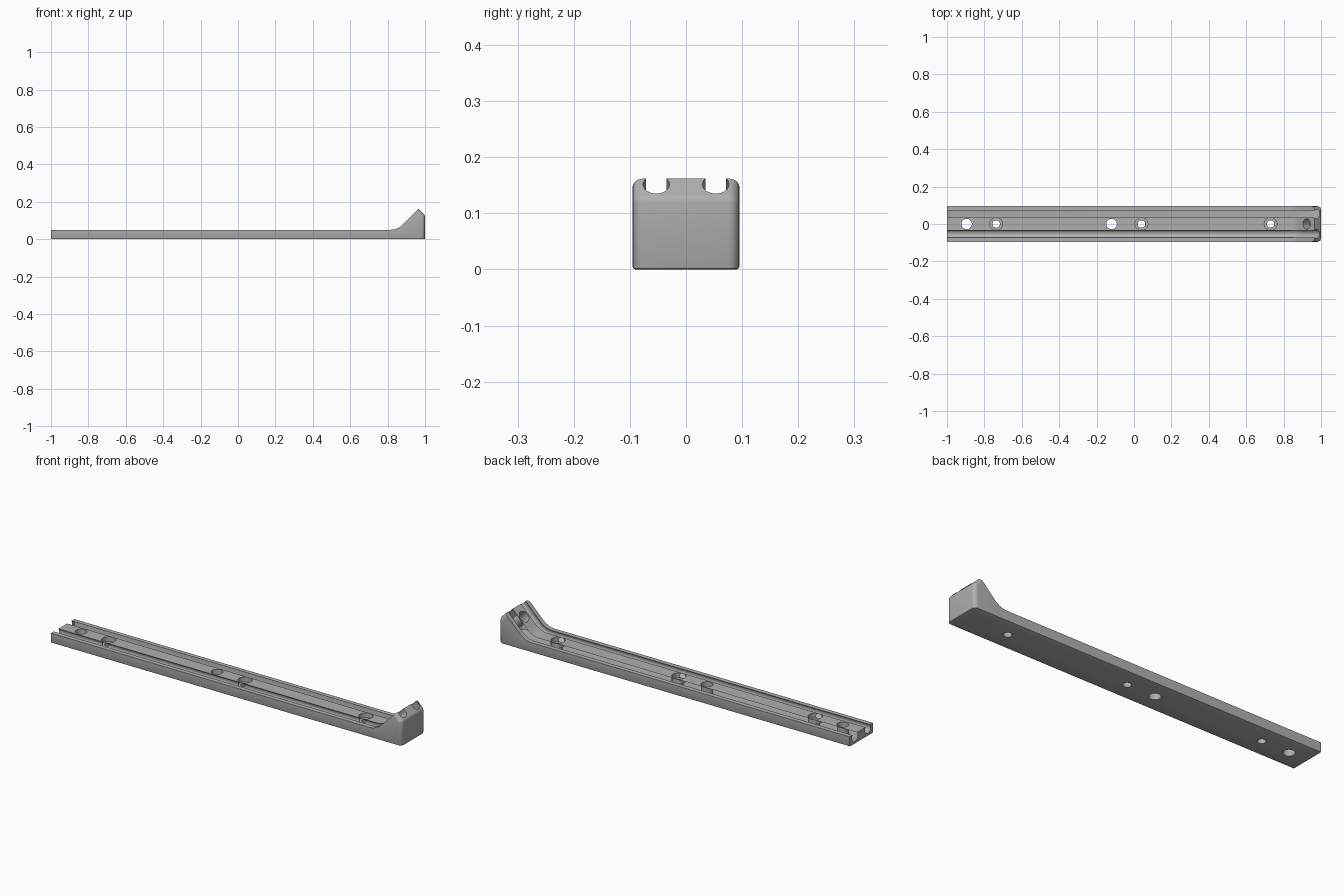
import bpy, bmesh
from math import sin, cos, pi, radians
from mathutils import Vector, Matrix

cube = bpy.data.objects.get("Cube")
if cube:
    bpy.data.objects.remove(cube, do_unlink=True)

HALF_W = 0.095               # half width of the rail
TOP = 0.05                   # height of the flat run
TIP = Vector((0.965, 0.162)) # crest of the ramp (x, z)
BEND_R = 0.1
BEND_X = TIP.x - (TIP.y - TOP) - BEND_R * 0.4142
BEND_Z = TOP + BEND_R
GROOVE_R, GROOVE_DEPTH, GROOVE_Y = 0.0235, 0.0145, 0.053

grey = bpy.data.materials.new("plain grey")
grey.use_nodes = True
grey.diffuse_color = (0.43, 0.43, 0.43, 1)
grey.node_tree.nodes["Principled BSDF"].inputs["Base Color"].default_value = grey.diffuse_color


def make_object(name, bm):
    bmesh.ops.recalc_face_normals(bm, faces=bm.faces)
    mesh = bpy.data.meshes.new(name)
    bm.to_mesh(mesh)
    bm.free()
    mesh.materials.append(grey)
    obj = bpy.data.objects.new(name, mesh)
    bpy.context.collection.objects.link(obj)
    return obj


def bend(radius, steps=10):
    """Arc from the flat run up into the ramp."""
    return [Vector((BEND_X + radius * sin(a), BEND_Z - radius * cos(a)))
            for a in (radians(45) * i / steps for i in range(steps + 1))]


def body():
    # Side profile, with a rounded corner below the angled end face
    r, steps = 0.02, 5
    corner_z = 0.127 - r * 0.4142
    nose = [Vector((1 - r + r * cos(a), corner_z + r * sin(a)))
            for a in (radians(45) * i / steps for i in range(steps + 1))]
    profile = [Vector((-1, 0)), Vector((1, 0))] + nose + [TIP] + bend(BEND_R)[::-1] + [Vector((-1, TOP))]
    bm = bmesh.new()
    face = bm.faces.new([bm.verts.new((p.x, -HALF_W, p.y)) for p in profile])
    side = bmesh.ops.extrude_face_region(bm, geom=[face])
    bmesh.ops.translate(bm, vec=(0, 2 * HALF_W, 0),
                        verts=[v for v in side["geom"] if isinstance(v, bmesh.types.BMVert)])
    # Round the side edges of the end face, up to the crest
    end = [e for e in bm.edges if abs(e.verts[0].co.y - e.verts[1].co.y) < 1e-5
           and all(v.co.x > TIP.x - 1e-4 for v in e.verts)]
    bmesh.ops.bevel(bm, geom=end, offset=0.02, segments=6, profile=0.5, affect='EDGES')
    # Small chamfer around the underside, except at the open end
    under = [e for e in bm.edges if all(v.co.z < 1e-5 for v in e.verts)
             and any(v.co.x > -0.99 for v in e.verts)]
    bmesh.ops.bevel(bm, geom=under, offset=0.005, segments=2, profile=0.5, affect='EDGES')
    return make_object("rail", bm)


def groove_cutter(y, sides=28):
    # Round bar swept along the flat run, the bend and the ramp
    path = bend(BEND_R + GROOVE_DEPTH)
    angles = [radians(45) * i / (len(path) - 1) for i in range(len(path))]
    path = [Vector((-1.1, path[0].y))] + path + [path[-1] + Vector((0.2, 0.2))]
    angles = [0] + angles + [radians(45)]
    bm = bmesh.new()
    rings = []
    for p, a in zip(path, angles):
        ring = []
        for k in range(sides):
            t = 2 * pi * (k + 0.5) / sides
            up = GROOVE_R * sin(t)
            ring.append(bm.verts.new((p.x - up * sin(a), y + GROOVE_R * cos(t), p.y + up * cos(a))))
        rings.append(ring)
    for a, b in zip(rings, rings[1:]):
        for k in range(sides):
            n = (k + 1) % sides
            bm.faces.new((a[k], a[n], b[n], b[k]))
    bm.faces.new(rings[0])
    bm.faces.new(rings[-1])
    return make_object("groove_cutter", bm)


def hole_cutter(x, z_low, z_high, r_low, r_high, tilt=0):
    bm = bmesh.new()
    turn = Matrix.Translation((x, 0, 0)) @ Matrix.Translation((0, 0, (z_low + z_high) / 2))
    bmesh.ops.create_cone(bm, cap_ends=True, segments=32, radius1=r_low, radius2=r_high,
                          depth=z_high - z_low, matrix=turn @ Matrix.Rotation(tilt, 4, 'Y'))
    return make_object("hole_cutter", bm)


rail = body()
cutters = [groove_cutter(s * GROOVE_Y) for s in (-1, 1)]
# Plain through holes
for x in (-0.895, -0.12):
    cutters.append(hole_cutter(x, -0.1, 0.1, 0.028, 0.028))
# Counterbored screw holes
for x in (-0.737, 0.04, 0.73):
    cutters.append(hole_cutter(x, -0.1, 0.1, 0.02, 0.02))
    cutters.append(hole_cutter(x, 0.025, 0.1, 0.034, 0.034))
# Blind hole square to the ramp
cutters.append(hole_cutter(0.923, 0.07, 0.17, 0.028, 0.028, radians(-45)))

bpy.context.view_layer.objects.active = rail
for cutter in cutters:
    cutter.hide_render = True
    cut = rail.modifiers.new("cut", 'BOOLEAN')
    cut.operation, cut.solver, cut.object = 'DIFFERENCE', 'EXACT', cutter
    bpy.ops.object.modifier_apply(modifier=cut.name)
for cutter in cutters:
    bpy.data.objects.remove(cutter, do_unlink=True)

bpy.ops.object.select_all(action='DESELECT')
rail.select_set(True)
bpy.ops.object.shade_smooth_by_angle(angle=radians(30))
